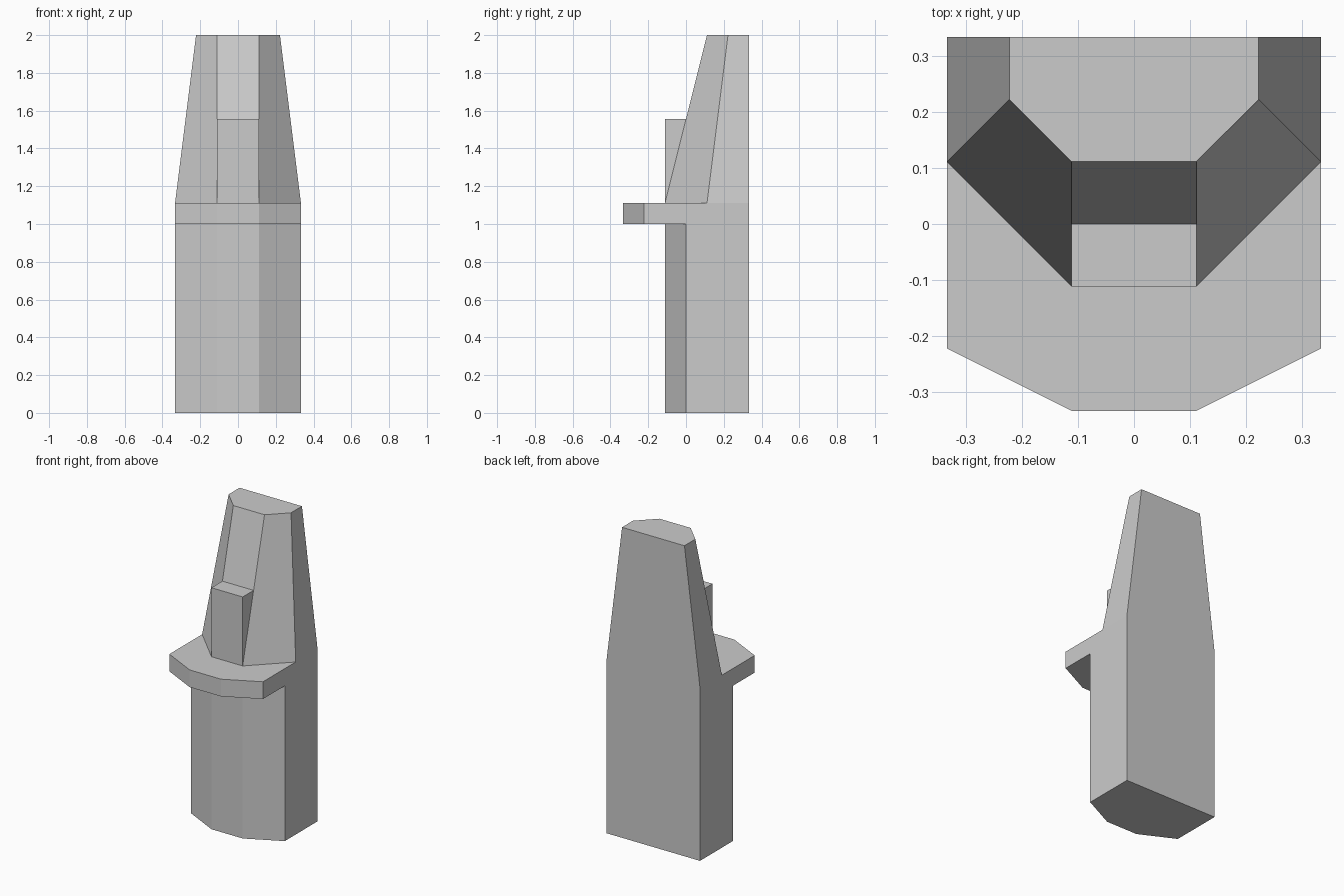
import bpy, bmesh

if "Cube" in bpy.data.objects:
    bpy.data.objects.remove(bpy.data.objects["Cube"])

U = 1 / 9  # the model sits on a grid of ninths


def outline(half):
    """Mirror right-hand (x, y) points, listed front to back, into a closed outline."""
    return half + [(-x, y) for x, y in reversed(half)]


def loft(name, lower, z0, upper, z1):
    """Closed flat-faced solid between two outlines with equal point counts."""
    bm = bmesh.new()
    a = [bm.verts.new((x * U, y * U, z0 * U)) for x, y in lower]
    b = [bm.verts.new((x * U, y * U, z1 * U)) for x, y in upper]
    n = len(a)
    bm.faces.new(a)
    bm.faces.new(b)
    for i in range(n):
        j = (i + 1) % n
        bm.faces.new((a[i], a[j], b[j], b[i]))
    bmesh.ops.recalc_face_normals(bm, faces=bm.faces)
    mesh = bpy.data.meshes.new(name)
    bm.to_mesh(mesh)
    bm.free()
    obj = bpy.data.objects.new(name, mesh)
    bpy.context.collection.objects.link(obj)
    return obj


# Lower body with a faceted front
base = outline([(1, -1), (3, 0), (3, 3)])
loft("lower_body", base, 0, base, 9)

# Projecting ledge
ledge = outline([(1, -3), (3, -2), (3, 3)])
loft("ledge", ledge, 9, ledge, 10)

# Tapered upper section leaning to the flat back
foot = outline([(1, -1), (3, 1), (3, 3)])
crown = outline([(1, 1), (2, 2), (2, 3)])
loft("tapered_top", foot, 10, crown, 18)

# Upright wedge against the sloping front face
bm = bmesh.new()
ends = [[bm.verts.new((x * U, y * U, z * U)) for y, z in ((-1, 10), (-1, 14), (0, 14))]
        for x in (-1, 1)]
l, r = ends
bm.faces.new(l)
bm.faces.new(r)
for i in range(3):
    j = (i + 1) % 3
    bm.faces.new((l[i], l[j], r[j], r[i]))
bmesh.ops.recalc_face_normals(bm, faces=bm.faces)
mesh = bpy.data.meshes.new("front_wedge")
bm.to_mesh(mesh)
bm.free()
bpy.context.collection.objects.link(bpy.data.objects.new("front_wedge", mesh))
